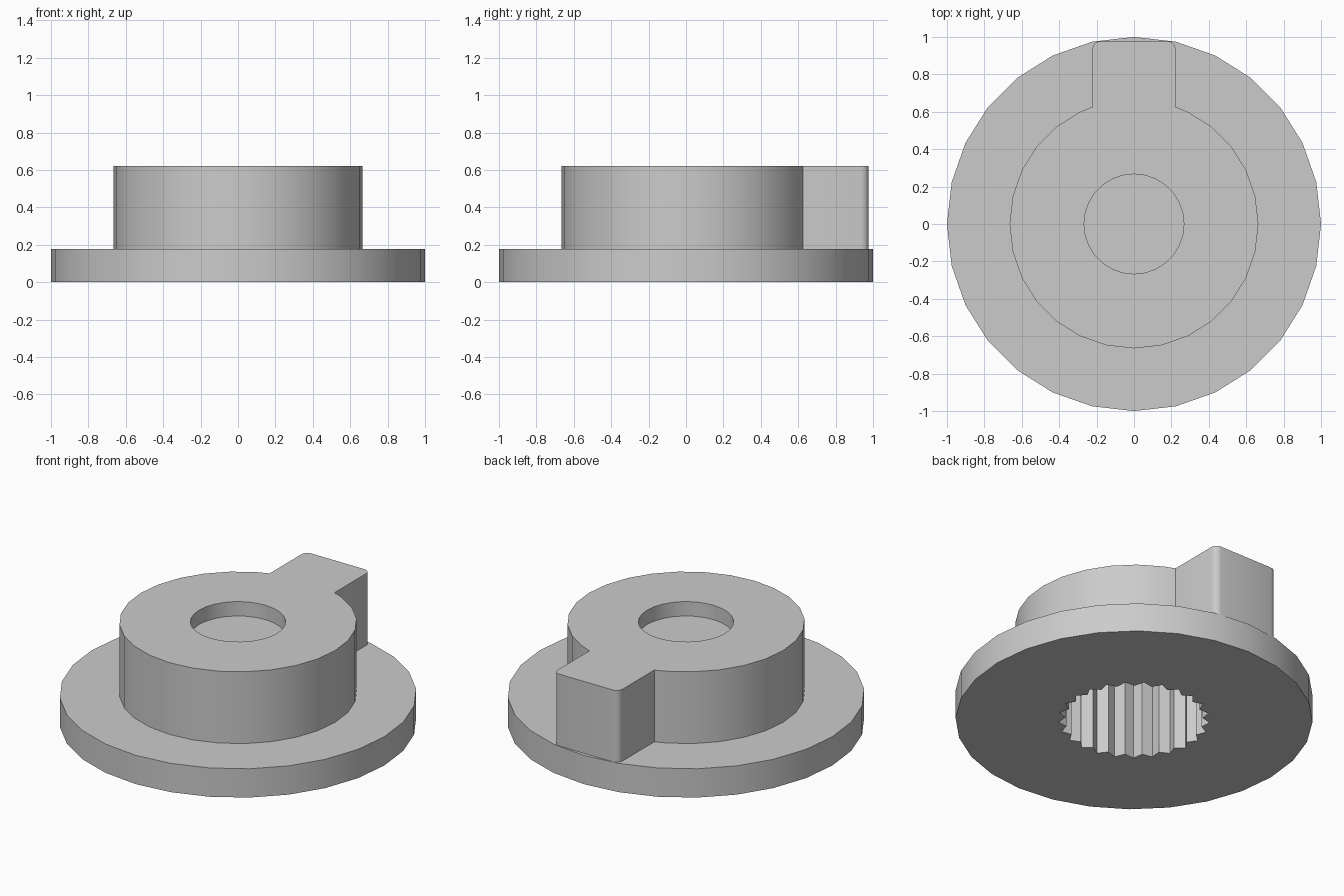
import bpy
import bmesh
from math import sin, cos, tau, radians, sqrt

SIDES = 28
TEETH = 25

cube = bpy.data.objects.get("Cube")
if cube:
    bpy.data.objects.remove(cube, do_unlink=True)

grey = bpy.data.materials.new("light grey plastic")
grey.use_nodes = True
colour = (0.6, 0.6, 0.6, 1)
grey.diffuse_color = colour
grey.node_tree.nodes["Principled BSDF"].inputs["Base Color"].default_value = colour


def ring(radius, count=SIDES):
    return [(radius * cos(tau * i / count), radius * sin(tau * i / count)) for i in range(count)]


def prism(name, outline, bottom, top):
    """Extrude a counter-clockwise outline between two heights."""
    bm = bmesh.new()
    face = bm.faces.new([bm.verts.new((x, y, bottom)) for x, y in outline])
    raised = bmesh.ops.extrude_face_region(bm, geom=[face])["geom"]
    verts = [v for v in raised if isinstance(v, bmesh.types.BMVert)]
    bmesh.ops.translate(bm, verts=verts, vec=(0, 0, top - bottom))
    bmesh.ops.recalc_face_normals(bm, faces=bm.faces)
    mesh = bpy.data.meshes.new(name)
    bm.to_mesh(mesh)
    bm.free()
    mesh.materials.append(grey)
    obj = bpy.data.objects.new(name, mesh)
    bpy.context.collection.objects.link(obj)
    return obj


def combine(target, other, operation):
    """Apply a boolean and remove the helper."""
    mod = target.modifiers.new("combine", "BOOLEAN")
    mod.operation = operation
    mod.solver = "EXACT"
    mod.object = other
    bpy.context.view_layer.objects.active = target
    bpy.ops.object.modifier_apply(modifier=mod.name)
    bpy.data.objects.remove(other, do_unlink=True)


# Hub outline with a round-cornered pointer tab at the back
hub_r, half_w, tab_y, corner = 0.665, 0.222, 0.977, 0.04
root_y = sqrt(hub_r ** 2 - half_w ** 2)
right_corner = [(half_w - corner + corner * cos(tau / 4 * i / 4),
                 tab_y - corner + corner * sin(tau / 4 * i / 4)) for i in range(5)]
tab = [(half_w, root_y)] + right_corner
tab += [(-x, y) for x, y in reversed(tab)]
arc = ring(hub_r)
right_arc = [p for p in arc if p[0] > 0 and p[1] < root_y - 0.02]
right_arc.sort(key=lambda p: p[1])
left_arc = [(-x, y) for x, y in reversed(right_arc)]
hub_outline = [(0, -hub_r)] + right_arc + tab + left_arc

# Flange and hub as one body
knob = prism("knob_body", ring(1.0), 0, 0.178)
combine(knob, prism("hub", hub_outline, 0.1, 0.622), "UNION")

# Round recess in the top
combine(knob, prism("recess", ring(0.267), 0.533, 0.8), "DIFFERENCE")

# Splined shaft socket underneath
splines = [((0.425 if i % 2 == 0 else 0.385) * cos(tau * i / TEETH / 2),
            (0.425 if i % 2 == 0 else 0.385) * sin(tau * i / TEETH / 2))
           for i in range(TEETH * 2)]
combine(knob, prism("socket", splines, -0.2, 0.5), "DIFFERENCE")

# Smooth the round walls, keep edges sharp
bpy.ops.object.select_all(action="DESELECT")
knob.select_set(True)
bpy.context.view_layer.objects.active = knob
bpy.ops.object.shade_smooth_by_angle(angle=radians(30))
